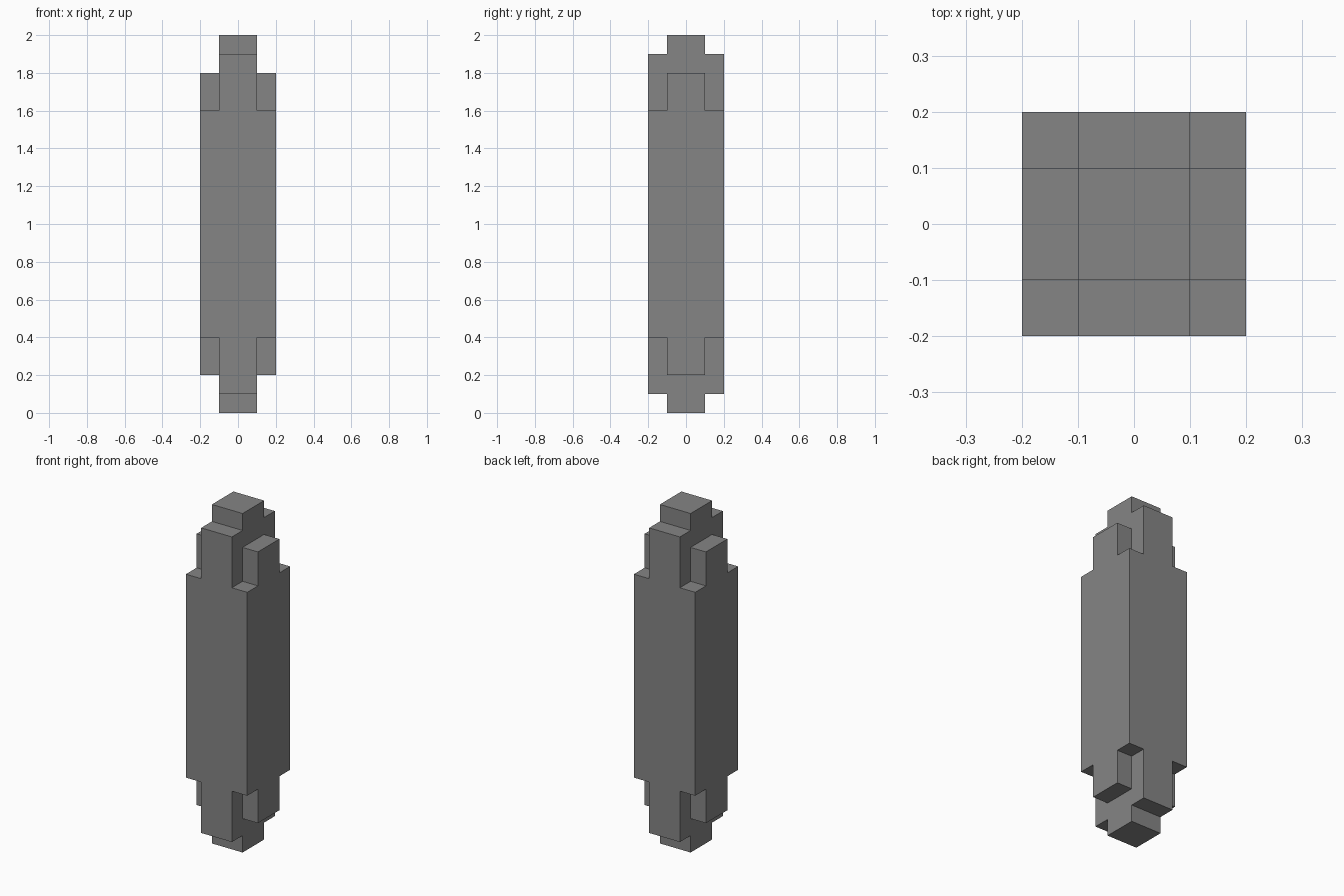
import bpy, bmesh
from mathutils import Vector

cube = bpy.data.objects.get("Cube")
if cube:
    bpy.data.objects.remove(cube, do_unlink=True)

# Single flat grey
grey = bpy.data.materials.new("stone_grey")
grey.use_nodes = True
colour = (0.235, 0.235, 0.235, 1)
grey.diffuse_color = colour
grey.node_tree.nodes["Principled BSDF"].inputs["Base Color"].default_value = colour

# Half sizes of the four crossing blocks, all centred on the same point
blocks = {
    "core": Vector((0.1, 0.1, 1.0)),
    "front_back_slab": Vector((0.1, 0.2, 0.9)),
    "side_slab": Vector((0.2, 0.1, 0.8)),
    "main_body": Vector((0.2, 0.2, 0.6)),
}


def inside(p):
    return any(all(abs(p[i]) < h[i] for i in range(3)) for h in blocks.values())


# Grid lines along each axis come from the block faces
cuts = [sorted({s * round(h[i], 3) for h in blocks.values() for s in (-1, 1)})
        for i in range(3)]
cells = [list(zip(c, c[1:])) for c in cuts]

# Skin the union of the blocks: keep only cell faces that border empty space
bm = bmesh.new()
for cx in cells[0]:
    for cy in cells[1]:
        for cz in cells[2]:
            cell = (cx, cy, cz)
            mid = Vector([(a + b) / 2 for a, b in cell])
            if not inside(mid):
                continue
            for axis in range(3):
                u, v = (axis + 1) % 3, (axis + 2) % 3
                for side in (0, 1):
                    beyond = mid.copy()
                    beyond[axis] = cell[axis][side] + (side - 0.5) * 0.02
                    if inside(beyond):
                        continue
                    ring = []
                    for i, j in ((0, 0), (1, 0), (1, 1), (0, 1)):
                        p = Vector()
                        p[axis], p[u], p[v] = cell[axis][side], cell[u][i], cell[v][j]
                        ring.append(bm.verts.new(p + Vector((0, 0, 1))))
                    bm.faces.new(ring if side else ring[::-1])

# Merge the skin into clean flat faces
bmesh.ops.remove_doubles(bm, verts=bm.verts, dist=0.001)
bmesh.ops.dissolve_limit(bm, angle_limit=0.01, verts=bm.verts, edges=bm.edges)
bmesh.ops.recalc_face_normals(bm, faces=bm.faces)

mesh = bpy.data.meshes.new("stepped_pillar")
bm.to_mesh(mesh)
bm.free()
mesh.materials.append(grey)
pillar = bpy.data.objects.new("stepped_pillar", mesh)
bpy.context.collection.objects.link(pillar)
